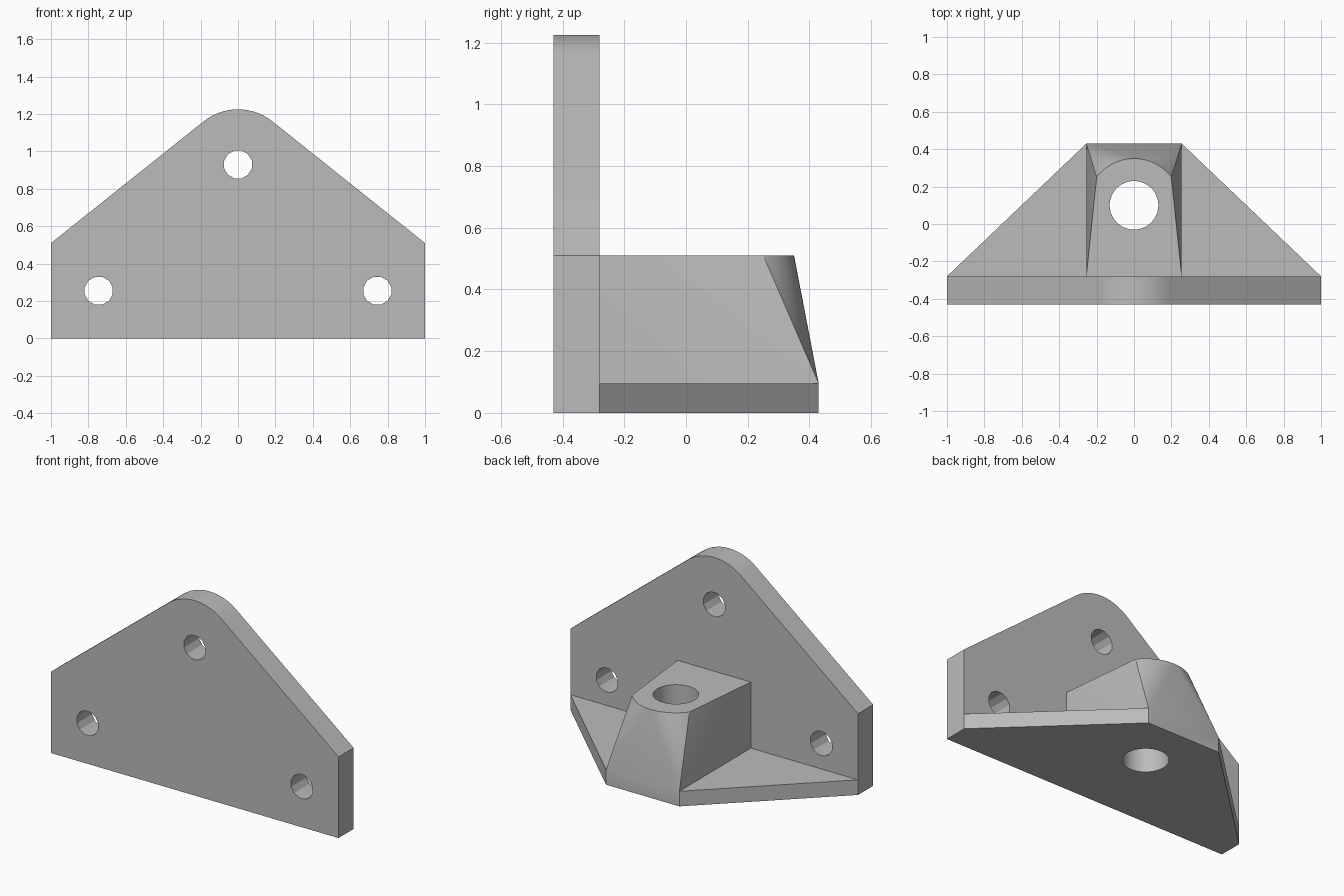
import bpy, bmesh
from math import sin, cos, radians, atan2, acos, hypot, tau
from mathutils import Matrix, Vector

cube = bpy.data.objects.get("Cube")
if cube:
    bpy.data.objects.remove(cube, do_unlink=True)

grey = bpy.data.materials.new("plain grey")
grey.use_nodes = True
colour = (0.5, 0.5, 0.5, 1)
grey.diffuse_color = colour
grey.node_tree.nodes["Principled BSDF"].inputs["Base Color"].default_value = colour

PLATE_FRONT, PLATE_BACK, REAR = -0.43, -0.28, 0.43
FLANGE_TOP, SHOULDER = 0.095, 0.51


def make_object(name, bm):
    bmesh.ops.recalc_face_normals(bm, faces=bm.faces)
    mesh = bpy.data.meshes.new(name)
    bm.to_mesh(mesh)
    bm.free()
    mesh.materials.append(grey)
    obj = bpy.data.objects.new(name, mesh)
    bpy.context.collection.objects.link(obj)
    return obj


def prism(name, points, direction):
    bm = bmesh.new()
    face = bm.faces.new([bm.verts.new(p) for p in points])
    result = bmesh.ops.extrude_face_region(bm, geom=[face], use_keep_orig=True)
    verts = [v for v in result["geom"] if isinstance(v, bmesh.types.BMVert)]
    bmesh.ops.translate(bm, verts=verts, vec=direction)
    return make_object(name, bm)


def arc(cx, cy, r, start, end, steps):
    angles = [start + (end - start) * i / steps for i in range(steps + 1)]
    return [(cx + r * cos(a), cy + r * sin(a)) for a in angles]


def cutter(name, location, radius, sides, axis):
    bm = bmesh.new()
    turn = Matrix.Rotation(radians(90), 4, "X") if axis == "Y" else Matrix()
    spin = Matrix.Rotation(tau / sides / 2, 4, "Z")
    bmesh.ops.create_cone(bm, cap_ends=True, segments=sides, radius1=radius,
                          radius2=radius, depth=2,
                          matrix=Matrix.Translation(location) @ turn @ spin)
    return make_object(name, bm)


def combine(target, other, operation):
    mod = target.modifiers.new(operation, "BOOLEAN")
    mod.operation, mod.solver, mod.object = operation, "EXACT", other
    bpy.context.view_layer.objects.active = target
    bpy.ops.object.modifier_apply(modifier=mod.name)
    bpy.data.objects.remove(other, do_unlink=True)


# Upright plate: sloping shoulders tangent to a rounded peak
peak_z, peak_r = 0.93, 0.295
dx, dz = 1, SHOULDER - peak_z
tangent = atan2(dz, dx) + acos(peak_r / hypot(dx, dz))
outline = [(-1, 0), (1, 0), (1, SHOULDER)]
outline += arc(0, peak_z, peak_r, tangent, radians(180) - tangent, 20)
outline.append((-1, SHOULDER))
bracket = prism("mounting_bracket", [(x, PLATE_FRONT, z) for x, z in outline],
                Vector((0, PLATE_BACK - PLATE_FRONT, 0)))

# Tapering horizontal flange
half = 0.255
flange = prism("flange", [(-1, PLATE_BACK, 0), (1, PLATE_BACK, 0),
                          (half, REAR, 0), (-half, REAR, 0)],
               Vector((0, 0, FLANGE_TOP)))

# Boss: hull between a rectangular foot and a round-nosed top
bore_y, nose_r = 0.1, 0.25
bm = bmesh.new()
foot = [(s * half, y, FLANGE_TOP) for s in (-1, 1) for y in (PLATE_BACK, REAR)]
top = [(half, PLATE_BACK), (-half, PLATE_BACK)]
top += arc(0, bore_y, nose_r, radians(37), radians(143), 24)
for p in foot + [(x, y, SHOULDER) for x, y in top]:
    bm.verts.new(p)
bmesh.ops.convex_hull(bm, input=bm.verts[:])
bmesh.ops.dissolve_limit(bm, angle_limit=radians(0.1), verts=bm.verts[:], edges=bm.edges[:])
boss = make_object("boss", bm)

combine(bracket, flange, "UNION")
combine(bracket, boss, "UNION")

# Three faceted screw holes and one round vertical bore
for x, z in ((0, peak_z), (-0.745, 0.255), (0.745, 0.255)):
    combine(bracket, cutter("screw_hole", (x, PLATE_FRONT, z), 0.077, 12, "Y"), "DIFFERENCE")
combine(bracket, cutter("bore", (0, bore_y, 0.3), 0.13, 48, "Z"), "DIFFERENCE")

bpy.ops.object.select_all(action="DESELECT")
bracket.select_set(True)
bpy.context.view_layer.objects.active = bracket
bpy.ops.object.shade_smooth_by_angle(angle=radians(20))
